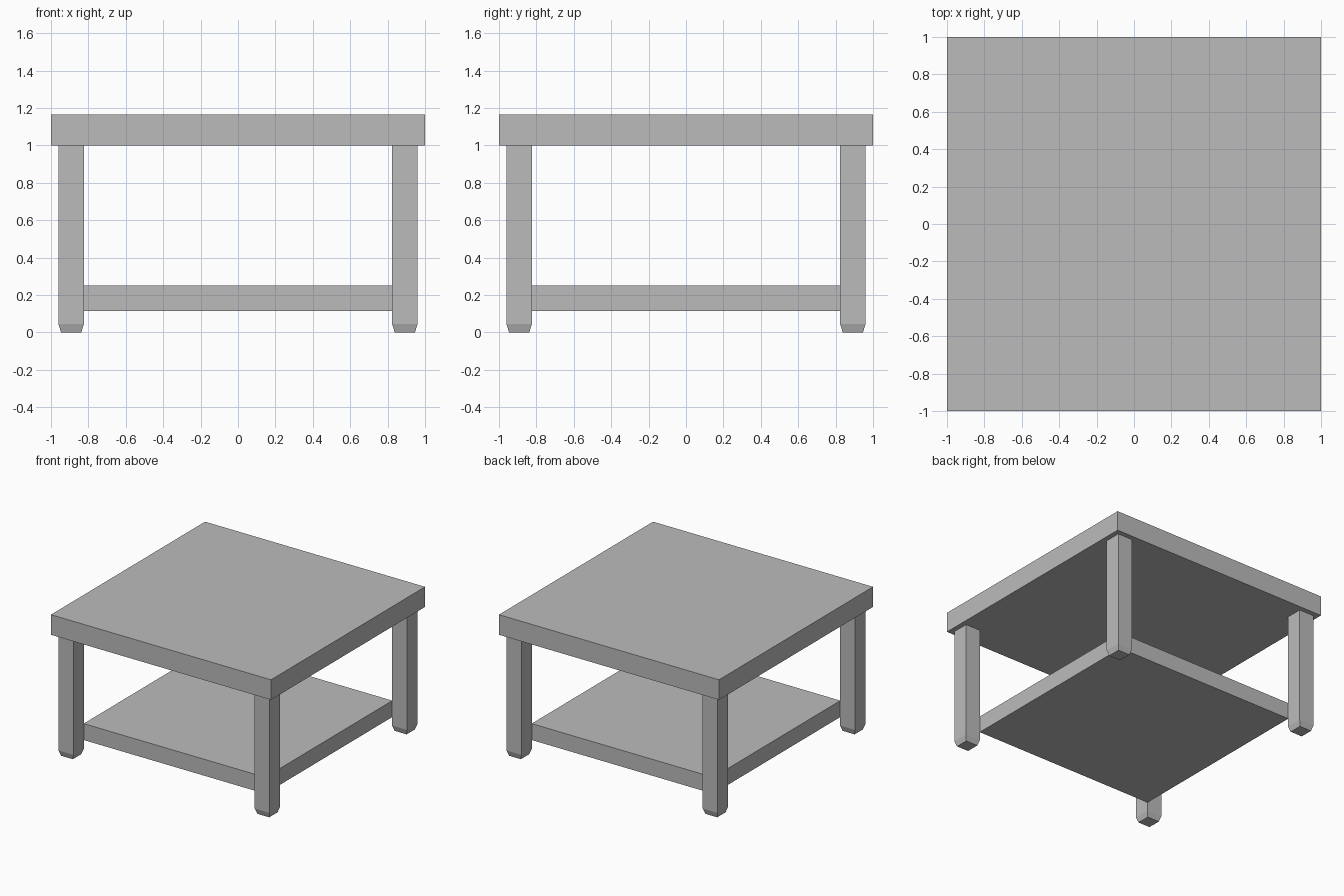
import bpy
import bmesh

if "Cube" in bpy.data.objects:
    bpy.data.objects.remove(bpy.data.objects["Cube"])

grey = bpy.data.materials.new("plain_grey")
grey.use_nodes = True
colour = (0.5, 0.5, 0.5, 1)
grey.diffuse_color = colour
grey.node_tree.nodes["Principled BSDF"].inputs["Base Color"].default_value = colour


def square_post(name, x, y, sections):
    """Flat-sided square solid through (height, half width) sections."""
    bm = bmesh.new()
    rings = [[bm.verts.new((sx * half, sy * half, z))
              for sx, sy in ((-1, -1), (1, -1), (1, 1), (-1, 1))]
             for z, half in sections]
    bm.faces.new(rings[0][::-1])
    bm.faces.new(rings[-1])
    for low, high in zip(rings, rings[1:]):
        for i in range(4):
            j = (i + 1) % 4
            bm.faces.new((low[i], low[j], high[j], high[i]))
    mesh = bpy.data.meshes.new(name)
    bm.to_mesh(mesh)
    bm.free()
    mesh.materials.append(grey)
    obj = bpy.data.objects.new(name, mesh)
    obj.location = (x, y, 0)
    bpy.context.collection.objects.link(obj)
    return obj


# Thick square top and the lower shelf between the legs
square_post("table_top", 0, 0, [(1.0, 1.0), (1.165, 1.0)])
square_post("lower_shelf", 0, 0, [(0.115, 0.825), (0.25, 0.825)])

# Four legs with tapered feet
for end, y in (("front", -0.892), ("back", 0.892)):
    for side, x in (("right", -0.892), ("left", 0.892)):
        square_post(f"{end}_{side}_leg", x, y,
                    [(0, 0.054), (0.045, 0.068), (1.0, 0.068)])
